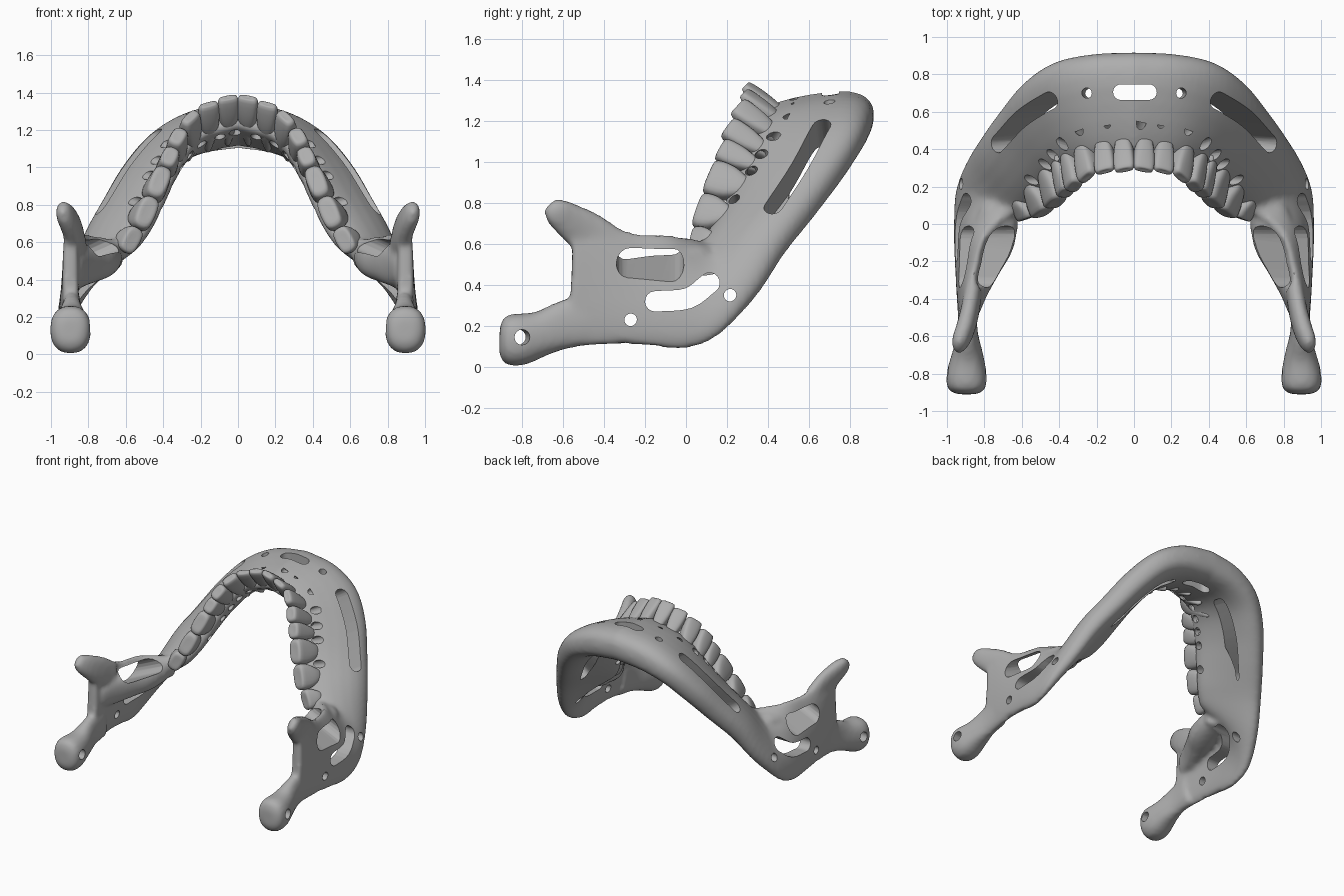
import bpy, bmesh, math
from mathutils import Vector

cube = bpy.data.objects.get("Cube")
if cube:
    bpy.data.objects.remove(cube)

bone = bpy.data.materials.new("bone_grey")
bone.use_nodes = True
bone.diffuse_color = (0.42, 0.42, 0.42, 1)
bone.node_tree.nodes["Principled BSDF"].inputs["Base Color"].default_value = (0.42, 0.42, 0.42, 1)


def spline(keys, steps):
    """Smooth curve through keys of any dimension."""
    keys = [Vector(k) for k in keys]
    out = []
    for i in range(len(keys) - 1):
        b, c = keys[i], keys[i + 1]
        a = keys[i - 1] if i else b * 2 - c
        d = keys[i + 2] if i + 2 < len(keys) else c * 2 - b
        for s in range(steps):
            t = s / steps
            out.append(b + (c - a) * (t / 2) + (a * 2 - b * 5 + c * 4 - d) * (t * t / 2)
                       + (b * 3 - a - c * 3 + d) * (t ** 3 / 2))
    return out + [keys[-1]]


def power(v, e):
    return math.copysign(abs(v) ** e, v)


def loft(bm, rings):
    """Skin closed rings and cap both ends."""
    loops = [[bm.verts.new(p) for p in ring] for ring in rings]
    n = len(loops[0])
    for a, b in zip(loops, loops[1:]):
        for i in range(n):
            bm.faces.new((a[i], a[(i + 1) % n], b[(i + 1) % n], b[i]))
    bm.faces.new(loops[0])
    bm.faces.new(loops[-1])


def flip(rings):
    return [[Vector((-p.x, p.y, p.z)) for p in ring] for ring in rings]


def make_object(name, bm):
    bmesh.ops.recalc_face_normals(bm, faces=bm.faces)
    mesh = bpy.data.meshes.new(name)
    bm.to_mesh(mesh)
    bm.free()
    obj = bpy.data.objects.new(name, mesh)
    bpy.context.collection.objects.link(obj)
    mesh.materials.append(bone)
    return obj


def activate(obj):
    bpy.ops.object.select_all(action='DESELECT')
    obj.select_set(True)
    bpy.context.view_layer.objects.active = obj


# Jaw body and ramus: inner edge, outer edge, inner and outer thickness, bow
stations = [
    (0, .375, 1.24, 0, .918, 1.22, .12, .31, 0),
    (.19, .36, 1.18, .22, .908, 1.195, .12, .30, 0),
    (.28, .32, 1.09, .42, .865, 1.11, .13, .27, 0),
    (.35, .27, .96, .57, .765, .955, .14, .25, .01),
    (.41, .21, .82, .69, .625, .77, .15, .23, .02),
    (.48, .14, .68, .80, .475, .58, .16, .21, .03),
    (.56, .08, .60, .88, .335, .35, .16, .17, .04),
    (.68, .04, .62, .93, .165, .16, .10, .13, .04),
    (.80, -.08, .645, .93, 0, .09, .08, .11, .025),
    (.85, -.25, .655, .925, -.2, .105, .08, .10, .01),
    (.885, -.42, .71, .91, -.38, .11, .08, .10, 0),
    (.90, -.55, .72, .89, -.57, .09, .08, .09, 0),
]
path = spline(stations, 5)
half = []
for i, k in enumerate(path):
    inner, outer = Vector(k[0:3]), Vector(k[3:6])
    before, after = path[max(i - 1, 0)], path[min(i + 1, len(path) - 1)]
    tangent = Vector((after - before)[0:3]) + Vector((after - before)[3:6])
    if i == 0:
        tangent = Vector((1, 0, 0))
    span = outer - inner
    normal = tangent.cross(span).normalized()
    ring = []
    for j in range(24):
        a = j * math.tau / 24
        s, t = power(math.cos(a), .8), power(math.sin(a), .8)
        width = k[6] + (k[7] - k[6]) * (s + 1) / 2
        ring.append((inner + outer) / 2 + span * (s / 2) + normal * (t * width / 2 + k[8] * (1 - s * s)))
    half.append(ring)
bm = bmesh.new()
loft(bm, flip(half[:0:-1]) + half)

# Coronoid, condyle and inner ramus ridge: centre, sideways radius, in-plane radius
coronoid = [(.86, -.36, .58, .05, .10), (.88, -.48, .655, .05, .105), (.905, -.57, .715, .05, .088),
            (.93, -.63, .757, .045, .07), (.94, -.663, .782, .03, .045), (.942, -.672, .79, .01, .018)]
condyle = [(.89, -.44, .24, .05, .13), (.89, -.58, .21, .055, .12), (.89, -.70, .165, .085, .11),
           (.895, -.81, .135, .11, .128), (.895, -.88, .13, .10, .118), (.895, -.91, .13, .06, .07)]
ridge = [(.66, .13, .52, .07, .07), (.72, .05, .52, .11, .085), (.76, -.1, .50, .12, .10),
         (.80, -.22, .49, .095, .11), (.84, -.36, .47, .06, .11), (.87, -.48, .45, .04, .08)]
for keys in (coronoid, condyle, ridge):
    pts = spline(keys, 3)
    rings = []
    for i, k in enumerate(pts):
        d = Vector((pts[min(i + 1, len(pts) - 1)] - pts[max(i - 1, 0)])[0:3]).normalized()
        side = Vector((1, 0, 0))
        side = (side - d * side.dot(d)).normalized()
        up = d.cross(side)
        rings.append([Vector(k[0:3]) + side * (k[3] * power(math.cos(j * math.tau / 16), .85))
                      + up * (k[4] * power(math.sin(j * math.tau / 16), .85)) for j in range(16)])
    loft(bm, rings)
    loft(bm, flip(rings))
jaw = make_object("jaw_bone", bm)

# Tooth row: tip point and root point along one half
row = spline([
    (0, .29, 1.395, 0, .46, 1.22), (.2, .27, 1.32, .2, .44, 1.15), (.3, .21, 1.21, .31, .39, 1.07),
    (.37, .155, 1.05, .39, .33, .96), (.43, .095, .9, .46, .27, .84), (.5, .045, .73, .54, .18, .70),
    (.6, .02, .55, .63, .10, .56)], 20)
lengths = [0]
for a, b in zip(row, row[1:]):
    lengths.append(lengths[-1] + Vector((b - a)[0:3]).length)


def frame(dist):
    """Tip, root, direction along the row and outward normal."""
    i = min(range(len(row)), key=lambda q: abs(lengths[q] - dist))
    d = row[min(i + 1, len(row) - 1)] - row[max(i - 1, 0)]
    tip, root = Vector(row[i][0:3]), Vector(row[i][3:6])
    axis = (tip - root).normalized()
    along = Vector(d[0:3])
    along = (along - axis * along.dot(axis)).normalized()
    return tip, root, along, along.cross(-axis).normalized()


kinds = [("central_incisor", .10, .10, .4), ("lateral_incisor", .10, .10, .4), ("canine", .11, .11, .5),
         ("first_premolar", .11, .11, .75), ("second_premolar", .11, .11, .8),
         ("first_molar", .165, .12, .85), ("second_molar", .165, .12, .85), ("third_molar", .13, .11, .85)]
scale = lengths[-1] / sum(k[1] for k in kinds)
dist, gaps = 0, []
for name, wide, deep, tip_depth in kinds:
    wide *= scale
    tip, root, along, normal = frame(dist + wide / 2)
    dist += wide
    gaps.append(dist)
    levels = [(-.6, .2, .4), (-.15, .5, .85), (.1, .66, 1.05), (.4, 1, 1.05),
              (.8, 1.06, (1 + tip_depth) / 2), (1, .95, tip_depth), (.97, .4, tip_depth * .4)]
    rings = []
    for k, w, d in levels:
        centre = root.lerp(tip, k) + normal * (.02 * max(0, .5 - k))
        rings.append([centre + along * (power(math.cos(j * math.tau / 12), .6) * w * wide / 2)
                      + normal * (power(math.sin(j * math.tau / 12), .6) * d * deep / 2) for j in range(12)])
    for label, shape in (("left_", rings), ("right_", flip(rings))):
        bm = bmesh.new()
        loft(bm, shape)
        tooth = make_object(label + name, bm)
        tooth.modifiers.new("Round", 'SUBSURF').levels = 1
        tooth.modifiers["Round"].render_levels = 1
        activate(tooth)
        bpy.ops.object.shade_smooth()

# Cutters for slots and holes, kept apart so that none overlap
slots, holes = bmesh.new(), bmesh.new()


def slot(bm, points, radius, direction, depth, both=True):
    pts = [Vector(p) for p in points]
    n = Vector(direction).normalized()
    left, right, arcs = [], [], []
    for i, p in enumerate(pts):
        t = pts[min(i + 1, len(pts) - 1)] - pts[max(i - 1, 0)]
        t = (t - n * t.dot(n)).normalized()
        v = n.cross(t)
        left.append(p + v * radius)
        right.append(p - v * radius)
        if i in (0, len(pts) - 1):
            sign = 1 if i else -1
            arcs.append([p + v * (sign * radius * math.cos(a * math.pi / 8))
                         + t * (sign * radius * math.sin(a * math.pi / 8)) for a in range(1, 8)])
    outline = left + arcs[1] + right[::-1] + arcs[0]
    rings = [[p + n * s for p in outline] for s in (-depth, depth)]
    loft(bm, rings)
    if both:
        loft(bm, flip(rings))


def hole(point, radius, direction, depth, both=True):
    p, n = Vector(point), Vector(direction)
    t = n.orthogonal().normalized() * .001
    slot(holes, [p - t, p + t], radius, n, depth, both)


slot(slots, [(-.07, .705, 1.2), (.08, .705, 1.2)], .042, (0, 0, 1), .3, False)
slot(slots, spline([(.39, .665, 1.14), (.585, .56, .97), (.745, .425, .79)], 4), .046, (.8, -.05, .5), .2)
slot(slots, [(.85, -.28, .54), (.81, -.07, .535)], .06, (1, 0, -.45), .24)
slot(slots, spline([(.88, -.15, .32), (.88, .01, .335), (.88, .115, .41)], 4), .05, (1, 0, 0), .2)
hole((.24, .70, 1.17), .027, (.1, 0, 1), .25)
hole((.9, -.27, .23), .03, (1, 0, 0), .15)
hole((.86, .215, .35), .03, (1, 0, 0), .2)
hole((.89, -.81, .145), .037, (1, .1, 0), .2)
for gap in [0.0] + gaps[:6]:
    tip, root, along, normal = frame(gap)
    hole(root, .028, normal, .13, gap > 0)

# Fuse and soften the bone, then cut the openings
activate(jaw)
fuse = jaw.modifiers.new("Fuse", 'REMESH')
fuse.mode, fuse.voxel_size = 'VOXEL', .016
soft = jaw.modifiers.new("Soften", 'SMOOTH')
soft.factor, soft.iterations = .5, 8
for m in ("Fuse", "Soften"):
    bpy.ops.object.modifier_apply(modifier=m)
for name, shapes in (("slot_cutter", slots), ("hole_cutter", holes)):
    cutter = make_object(name, shapes)
    cutter.hide_render = True
    cut = jaw.modifiers.new("Openings", 'BOOLEAN')
    cut.operation, cut.solver, cut.object = 'DIFFERENCE', 'EXACT', cutter
    bpy.ops.object.modifier_apply(modifier=cut.name)
    bpy.data.objects.remove(cutter)
bpy.ops.object.shade_smooth_by_angle(angle=math.radians(40))
